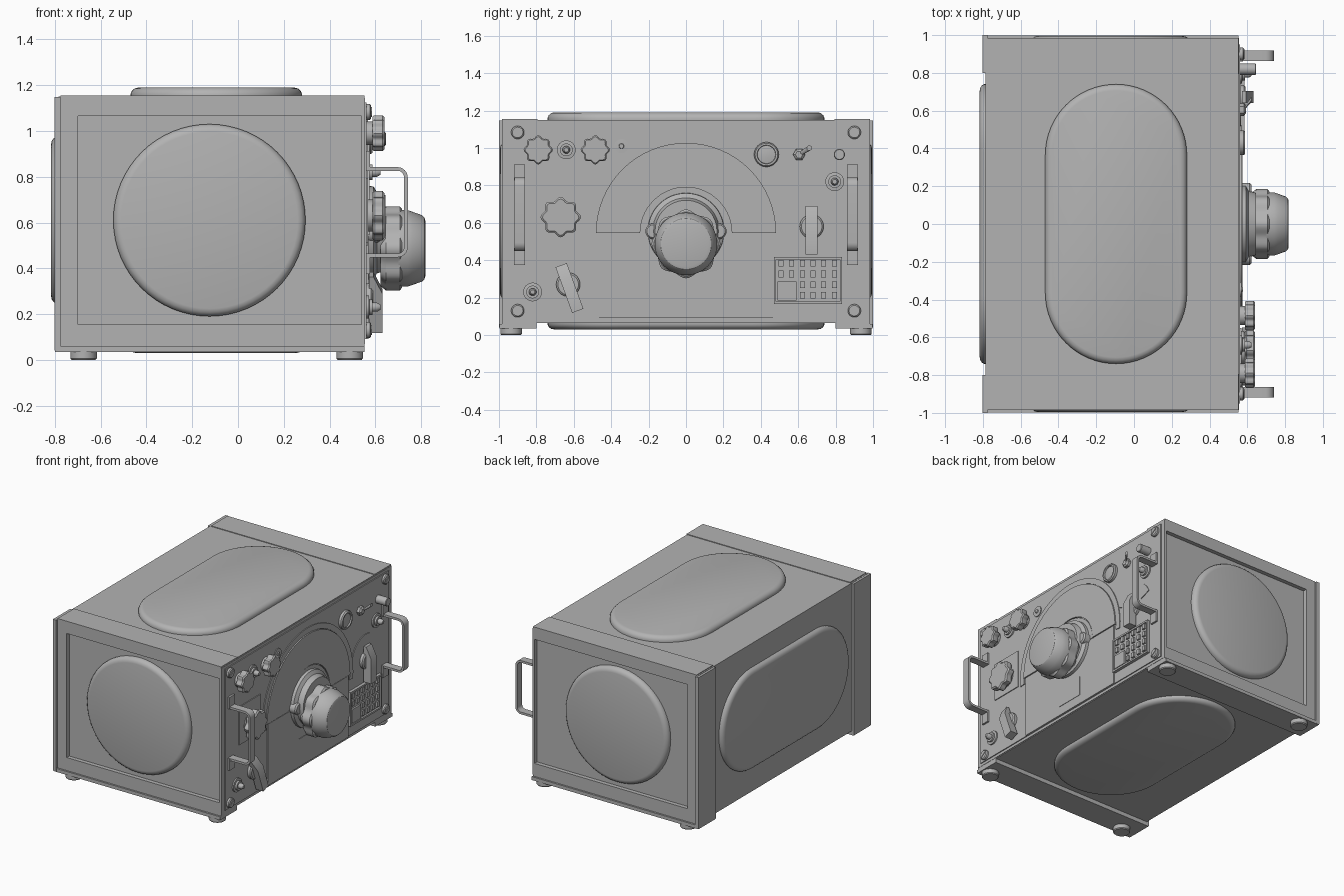
import bpy, bmesh, math
from math import sin, cos, pi, radians

if "Cube" in bpy.data.objects:
    bpy.data.objects.remove(bpy.data.objects["Cube"])

grey = bpy.data.materials.new("mid grey")
grey.diffuse_color = (0.45, 0.45, 0.45, 1)
grey.use_nodes = True
grey.node_tree.nodes["Principled BSDF"].inputs["Base Color"].default_value = grey.diffuse_color
FACE = 0.562  # x of the control panel surface


def loft(name, loops):
    """Skin equal-length loops of points and cap both ends."""
    bm = bmesh.new()
    rings = [[bm.verts.new(p) for p in loop] for loop in loops]
    n = len(rings[0])
    for a, b in zip(rings, rings[1:]):
        for i in range(n):
            j = (i + 1) % n
            bm.faces.new((a[i], a[j], b[j], b[i]))
    bm.faces.new(rings[0][::-1])
    bm.faces.new(rings[-1])
    bmesh.ops.recalc_face_normals(bm, faces=bm.faces)
    me = bpy.data.meshes.new(name)
    bm.to_mesh(me)
    bm.free()
    me.shade_smooth()
    me.set_sharp_from_angle(angle=radians(30))
    me.materials.append(grey)
    ob = bpy.data.objects.new(name, me)
    bpy.context.collection.objects.link(ob)
    return ob


def box(name, x0, x1, y0, y1, z0, z1):
    sq = [(x0, y0), (x1, y0), (x1, y1), (x0, y1)]
    return loft(name, [[(x, y, z) for x, y in sq] for z in (z0, z1)])


def plate(name, pts, x0, x1):
    """Flat outline in y, z raised along x."""
    return loft(name, [[(x, y, z) for y, z in pts] for x in (x0, x1)])


def rect(y0, y1, z0, z1):
    return [(y0, z0), (y1, z0), (y1, z1), (y0, z1)]


def arc(cy, cz, r, a0, a1, n=32):
    return [(cy + r * cos(radians(a0 + (a1 - a0) * i / n)),
             cz + r * sin(radians(a0 + (a1 - a0) * i / n))) for i in range(n + 1)]


def turned(name, y, z, rings, lobes=0, depth=0.0, n=64):
    """Round or scalloped part pointing along x; rings are (radius, height)."""
    loops = []
    for r, h in rings:
        loop = []
        for i in range(n):
            a = 2 * pi * i / n
            k = r * (1 - depth * (0.5 - 0.5 * cos(lobes * a)))
            loop.append((FACE + h, y + k * cos(a), z + k * sin(a)))
        loops.append(loop)
    return loft(name, loops)


def boss(name, r, half, height, place):
    """Rounded stadium embossing; half is half the straight length."""
    loops = []
    for inset, h in ((0, -0.02), (0, 0.3), (0.006, 0.62), (0.018, 0.9), (0.034, 1)):
        q = r - inset
        pts = arc(0, half, q, 0, 180) + arc(0, -half, q, 180, 360)
        if half == 0:
            pts = arc(0, 0, q, 0, 360, 64)[:-1]
        loops.append([place(u, v, h * height) for u, v in pts])
    return loft(name, loops)


# Case, rails and corner posts
box("case", -0.785, 0.55, -0.955, 0.955, 0.065, 1.15)
for s, side in ((-1, "front"), (1, "back")):
    def span(a, b):
        return sorted((s * a, s * b))
    box(side + "_top_rail", -0.775, 0.553, *span(0.795, 0.985), 1.065, 1.155)
    box(side + "_bottom_rail", -0.785, 0.553, *span(0.80, 0.985), 0.06, 0.155)
    box(side + "_skid", -0.80, 0.553, *span(0.80, 0.998), 0.035, 0.06)
    box(side + "_post", -0.785, -0.70, *span(0.80, 0.985), 0.06, 1.15)
    box(side + "_post_flange", -0.802, -0.775, *span(0.80, 1.0), 0.04, 1.148)
    boss(side + "_side_boss", 0.42, 0, 0.04,
         lambda u, v, h: (-0.125 + u, s * (0.955 + h), 0.61 + v))
    for x in (-0.675, 0.488):
        loft(side + "_foot", [[(x + u, s * 0.935 + v, z) for u, v in
                               arc(0, 0, r, 0, 360, 32)[:-1]]
                              for r, z in ((0.053, 0), (0.058, 0.006), (0.058, 0.036))])

# Embossings on top, bottom and back
boss("top_boss", 0.375, 0.365, 0.04, lambda u, v, h: (-0.095 + u, v, 1.15 + h))
boss("bottom_boss", 0.385, 0.355, 0.035, lambda u, v, h: (-0.095 + u, v, 0.065 - h))
boss("back_boss", 0.365, 0.375, 0.032, lambda u, v, h: (-0.785 - h, v, 0.61 + u))

# Control panel
plate("panel_frame", rect(-0.985, 0.985, 0.07, 1.145), 0.54, 0.555)
plate("panel", rect(-0.95, 0.95, 0.09, 1.125), 0.55, FACE)
for y in (-0.9, 0.9):
    for z in (0.13, 1.083):
        turned("corner_screw", y, z, [(0.035, 0), (0.035, 0.014), (0.028, 0.02)], n=32)
        ob = plate("screw_slot_rib", rect(-0.03, 0.03, -0.005, 0.005), 0, 0.004)
        ob.location = (FACE + 0.019, y, z)
        ob.rotation_euler.x = radians(35)

# Tuning dial surround, lower plate and arched scale
C = 0.545
plate("dial_surround", arc(0, C, 0.525, -5, 185) + arc(0, C, 0.485, 185, -5),
      FACE - 0.005, FACE + 0.006)
plate("tuning_plate", rect(-0.465, 0.465, 0.09, 0.54), FACE - 0.005, FACE + 0.008)
plate("dial_window", arc(0, C, 0.482, 0, 180) + arc(0, C, 0.245, 180, 0),
      FACE - 0.005, FACE + 0.012)
plate("dial_centre", arc(0, C, 0.24, 0, 180), FACE - 0.005, FACE + 0.008)
plate("name_plate", rect(-0.11, 0.108, 0.155, 0.297), FACE, FACE + 0.011)

# Main tuning knob
turned("tuning_collar", 0, 0.555, [(0.205, 0), (0.203, 0.03), (0.178, 0.045), (0.165, 0.083)])
for s in (-1, 1):
    turned("collar_ear", s * 0.175, 0.555, [(0.042, 0), (0.042, 0.05), (0.034, 0.06)], n=32)
turned("tuning_grip", 0, 0.487,
       [(0.165, 0.06), (0.184, 0.085), (0.184, 0.145), (0.172, 0.155)], 8, 0.1, 96)
turned("tuning_cap", 0, 0.487,
       [(0.167, 0.14), (0.167, 0.18), (0.16, 0.2), (0.145, 0.242), (0.135, 0.253), (0.12, 0.257)])

# Scalloped knobs
plate("gain_plate", rect(-0.795, -0.55, 0.512, 0.792), FACE, FACE + 0.006)
for name, y, z, r in (("left_knob", -0.79, 0.99, 0.078), ("right_knob", -0.485, 0.99, 0.078),
                      ("gain_knob", -0.67, 0.63, 0.108)):
    turned(name + "_base", y, z, [(r * 0.65, 0), (r * 0.65, 0.04)])
    turned(name, y, z, [(r * 0.93, 0.025), (r, 0.033), (r, 0.07), (r * 0.9, 0.078)], 8, 0.17)

# Pointer switches with swinging bars
plate("switch_scale", arc(0.675, 0.60, 0.165, 20, 160) + arc(0.675, 0.60, 0.075, 160, 20),
      FACE, FACE + 0.005)
for y, z, tilt in ((0.672, 0.58, 0), (-0.63, 0.27, 20)):
    turned("switch_base", y, z, [(0.064, 0), (0.064, 0.02), (0.055, 0.028)])
    side = [(0.01, 0.11), (0.03, 0.11), (0.07, 0.03), (0.07, -0.15), (0.01, -0.15)]
    ob = loft("switch_bar", [[(h, w, v) for h, v in side] for w in (-0.032, 0.032)])
    ob.location = (FACE, y, z)
    ob.rotation_euler.x = radians(tilt)

# Toggles, jacks and lamp
for y, z in ((-0.64, 0.99), (-0.82, 0.23), (0.795, 0.82)):
    turned("socket_nut", y, z, [(0.05, 0), (0.05, 0.01), (0.034, 0.012), (0.034, 0.026)], n=32)
    turned("socket_pin", y, z, [(0.02, 0.02), (0.02, 0.045), (0.012, 0.06)], n=24)
turned("small_jack", -0.345, 1.01, [(0.038, 0), (0.038, 0.006), (0.014, 0.007), (0.012, 0.014)], n=32)
turned("lamp_ring", 0.43, 0.965,
       [(0.066, 0), (0.066, 0.018), (0.06, 0.026), (0.05, 0.026), (0.048, 0.016), (0.02, 0.02)])
turned("toggle_nut", 0.605, 0.965, [(0.033, 0), (0.033, 0.02), (0.02, 0.03)], n=6)
loft("toggle_lever", [[(x, cy + u, cz + v) for u, v in arc(0, 0, r, 0, 360, 16)[:-1]]
                      for x, cy, cz, r in ((FACE + 0.02, 0.61, 0.968, 0.009),
                                           (FACE + 0.06, 0.66, 1.0, 0.014))])
turned("blank_plug", 0.82, 0.965, [(0.03, 0), (0.03, 0.08), (0.026, 0.084)], n=32)

# Key grid in a raised frame
plate("grid_base", rect(0.475, 0.83, 0.17, 0.415), FACE, FACE + 0.009)
for r in (rect(0.47, 0.835, 0.405, 0.418), rect(0.47, 0.835, 0.167, 0.18),
          rect(0.47, 0.482, 0.167, 0.418), rect(0.823, 0.835, 0.167, 0.418)):
    plate("grid_frame", r, FACE, FACE + 0.022)
plate("grid_cover", rect(0.488, 0.59, 0.185, 0.285), FACE, FACE + 0.022)
for col in range(6):
    for row in range(4):
        if col > 1 or row > 1:
            y, z = 0.508 + 0.057 * col, 0.212 + 0.057 * row
            plate("grid_key", rect(y - 0.013, y + 0.013, z - 0.018, z + 0.018), FACE, FACE + 0.022)

# Carrying handles with mounting strips
def handle_side(x1, z0, z1, r):
    return ([(FACE, z0)] + arc(x1 - r, z0 + r, r, -90, 0, 8)
            + arc(x1 - r, z1 - r, r, 0, 90, 8) + [(FACE, z1)])


outline = handle_side(0.742, 0.448, 0.842, 0.045) + handle_side(0.726, 0.464, 0.826, 0.029)[::-1]
for y in (-0.89, 0.89):
    loft("handle", [[(x, y + w, z) for x, z in outline] for w in (-0.028, 0.028)])
    for z0, z1 in ((0.375, 0.464), (0.826, 0.912)):
        plate("handle_mount", rect(y - 0.03, y + 0.03, z0, z1), FACE, FACE + 0.014)
